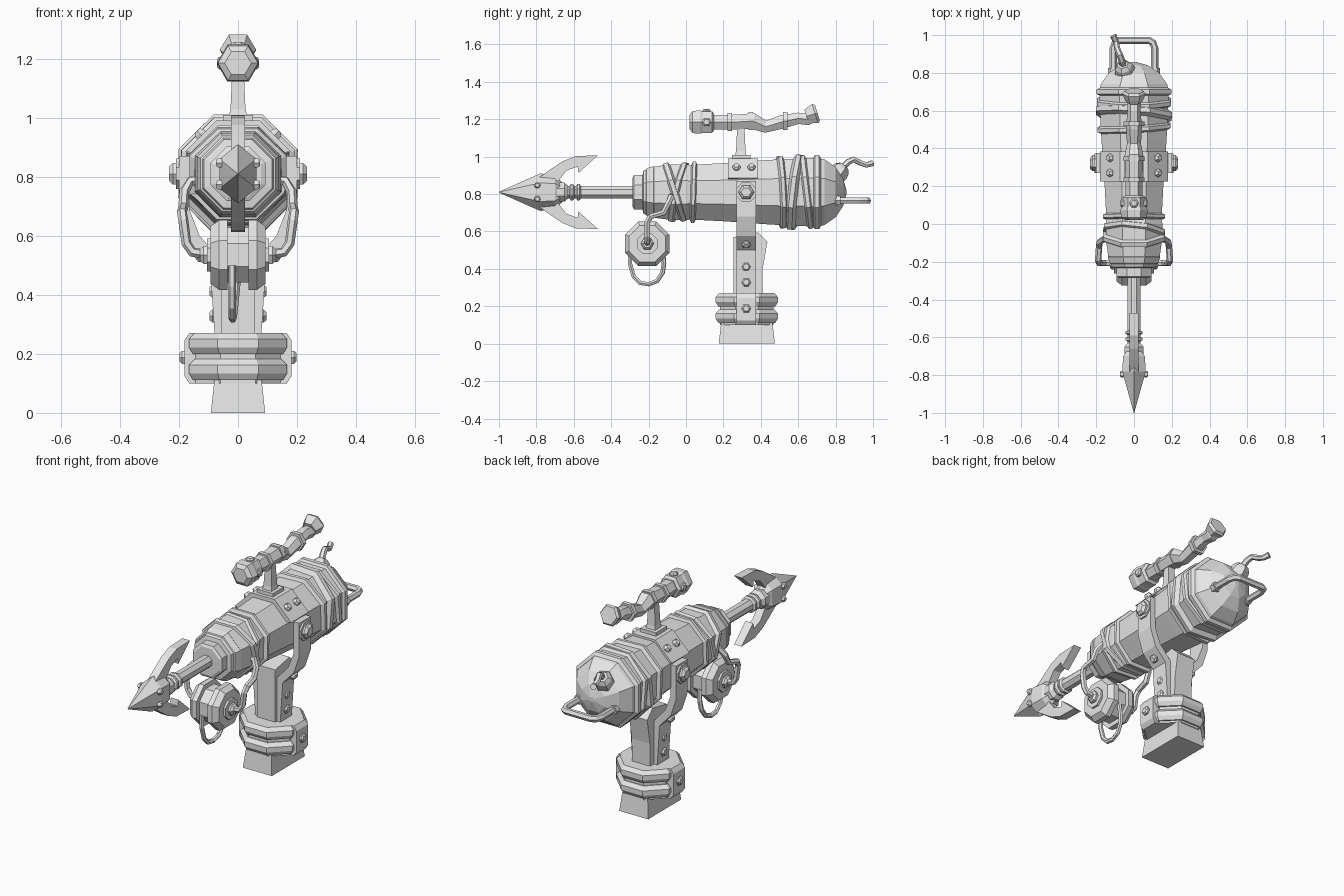
import bpy, math
from mathutils import Vector as V

if "Cube" in bpy.data.objects:
    bpy.data.objects.remove(bpy.data.objects["Cube"])

grey = bpy.data.materials.new("plain grey")
grey.diffuse_color = (0.8, 0.8, 0.8, 1)
grey.use_nodes = True
grey.node_tree.nodes["Principled BSDF"].inputs["Base Color"].default_value = grey.diffuse_color
ZC = 0.81  # barrel axis height


def make(name, verts, faces):
    me = bpy.data.meshes.new(name)
    me.from_pydata([tuple(v) for v in verts], [], faces)
    me.materials.append(grey)
    ob = bpy.data.objects.new(name, me)
    bpy.context.collection.objects.link(ob)
    bpy.context.view_layer.objects.active = ob
    bpy.ops.object.mode_set(mode='EDIT')
    bpy.ops.mesh.select_all(action='SELECT')
    bpy.ops.mesh.normals_make_consistent(inside=False)
    bpy.ops.object.mode_set(mode='OBJECT')
    return ob


def tube(name, path, radii, n=6, phase=0.5):
    """Capped n-sided sweep along a path, one radius or one per point."""
    path = [V(p) for p in path]
    k = len(path)
    if not isinstance(radii, (list, tuple)):
        radii = [radii] * k
    t0 = (path[1] - path[0]).normalized()
    u = V((0, 0, 1)) if abs(t0.z) < 0.9 else V((0, 1, 0))
    verts = []
    for i, p in enumerate(path):
        t = V((0, 0, 0))
        if i > 0:
            t += (p - path[i - 1]).normalized()
        if i < k - 1:
            t += (path[i + 1] - p).normalized()
        t.normalize()
        u = (u - t * u.dot(t)).normalized()
        w = t.cross(u)
        for j in range(n):
            a = 2 * math.pi * (j + phase) / n
            verts.append(p + (u * math.cos(a) + w * math.sin(a)) * radii[i])
    faces = [(i * n + j, i * n + (j + 1) % n, (i + 1) * n + (j + 1) % n, (i + 1) * n + j)
             for i in range(k - 1) for j in range(n)]
    faces += [tuple(range(n)), tuple(range((k - 1) * n, k * n))]
    return make(name, verts, faces)


def lathe(name, prof, n=8, phase=0.5, z=ZC):
    return tube(name, [(0, y, z) for y, r in prof], [r for y, r in prof], n, phase)


def prism(name, pts, axis, lo, hi):
    """Polygon extruded along x (points y,z), y (points x,z) or z (points x,y)."""
    n = len(pts)
    verts = []
    for h in (lo, hi):
        for p in pts:
            q = list(p)
            q.insert("xyz".index(axis), h)
            verts.append(q)
    faces = [(i, (i + 1) % n, n + (i + 1) % n, n + i) for i in range(n)]
    return make(name, verts, faces + [tuple(range(n)), tuple(range(n, 2 * n))])


def band(name, y, r, w, slope, side=0.0):
    """Wrapped ring, tilted about the barrel axis."""
    d = V((side, 1, slope)).normalized()
    c = V((0, y, ZC))
    tube(name, [c + d * (w * k) for k in (-1, -0.4, 0.4, 1)],
         [r - 0.03, r, r, r - 0.03], 8)


def bolt(name, p, d, r, h):
    p, d = V(p), V(d).normalized()
    tube(name, [p, p + d * h * 0.6, p + d * h], [r, r, r * 0.65], 6)


# barrel with muzzle and domed rear
lathe("barrel", [(-.285, .085), (-.278, .1), (-.232, .1), (-.228, .125), (-.17, .148),
                 (-.1, .158), (0, .163), (.02, .158), (.2, .168), (.45, .187),
                 (.7, .2), (.74, .19), (.80, .145), (.84, .08), (.857, .015)])
lathe("muzzle_ring", [(-.225, .10), (-.21, .138), (-.175, .15), (-.16, .14)])

# wrapped bands
band("front_wrap_a", -.06, .177, .028, .32)
band("front_wrap_b", -.04, .175, .026, -.25, .1)
band("front_wrap_c", .04, .178, .02, -.03)
band("rear_wrap_a", .51, .209, .024, .05, -.06)
band("rear_wrap_b", .585, .218, .03, -.12, .08)
band("rear_wrap_c", .645, .213, .026, .12)
band("rear_ring", .70, .214, .028, 0)

# harpoon
lathe("harpoon_shaft", [(-.68, .036), (-.25, .036)])
for y in (-.61, -.575):
    lathe("shaft_rib", [(y - .014, .034), (y - .006, .048), (y + .006, .048), (y + .014, .034)])
lathe("shaft_collar", [(-.69, .055), (-.65, .055), (-.63, .036)])
head = lathe("harpoon_head", [(-1, .002), (-.78, .1), (-.70, .092), (-.655, .045)], 6, 0)
head.scale.x = 0.72
barb = [(-.79, .075), (-.72, .125), (-.66, .165), (-.59, .193), (-.47, .197),
        (-.575, .103), (-.58, .137), (-.64, .115), (-.69, .05)]
for s in (1, -1):
    prism("barb", [(y, ZC + s * z) for y, z in barb], "x", -.024, .024)
    for dz in (-.037, .037):
        bolt("head_bolt", (s * .055, -.795, ZC + dz), (s, 0, 0), .018, .02)

# line reel under the muzzle
RY, RZ = -.207, .535
for lo, hi, ra, rb in ((-.093, -.035, .105, .128), (.035, .093, .128, .105)):
    mid = (lo + hi) / 2
    tube("reel_flange", [(lo, RY, RZ), (mid, RY, RZ), (hi, RY, RZ)], [ra, .128, rb], 8)
tube("reel_spool", [(-.04, RY, RZ), (.04, RY, RZ)], .1, 8)
for s in (1, -1):
    tube("reel_hub", [(s * .09, RY, RZ), (s * .105, RY, RZ)], .06, 8)
    bolt("reel_nut", (s * .1, RY, RZ), (s, 0, 0), .035, .028)
    tube("reel_bracket", [(s * .11, -.08, .79), (s * .16, -.08, .785), (s * .182, -.095, .75),
                          (s * .185, -.12, .70), (s * .19, -.19, .68), (s * .185, RY, .65),
                          (s * .175, RY, .575), (s * .155, RY, .545), (s * .10, RY, RZ)], .017)
tube("line_loop", [(-.02, -.30, .50), (-.02, -.30, .43), (-.02, -.28, .36), (-.02, -.245, .325),
                   (-.018, -.20, .318), (-.015, -.155, .335), (-.01, -.125, .38),
                   (-.005, -.118, .43), (0, -.125, .50)], .013)

# grip, pommel and foot
prism("grip", [(.255, .10), (.255, .57), (.385, .595), (.435, .545), (.41, .40), (.405, .10)],
      "x", -.058, .058)
for z in (.2, .112):
    tube("pommel_wrap", [(0, .325, z + h) for h in (0, .022, .05, .07)],
         [.165, .18, .18, .16], 8)
tube("pommel_core", [(0, .325, .1), (0, .325, .25)], .155, 8)
foot = [(x, y, z) for z, hx, y0, y1 in ((0, .092, .175, .475), (.13, .078, .19, .46))
        for x, y in ((-hx, y0), (hx, y0), (hx, y1), (-hx, y1))]
make("foot", foot, [(0, 1, 2, 3), (4, 5, 6, 7), (0, 1, 5, 4), (1, 2, 6, 5), (2, 3, 7, 6), (3, 0, 4, 7)])

for s in (1, -1):
    # side arm from barrel to grip, pommel plate, bolts
    arm = [(.2, .87), (.2, .68), (.165, .575), (.095, .50), (.078, .25),
           (.05, .25), (.05, .51), (.13, .60), (.165, .69), (.165, .87)]
    prism("side_arm", [(s * x, z) for x, z in arm], "y", .27, .375)
    pommel = [(.14, .10), (.165, .10), (.182, .125), (.182, .245), (.165, .27), (.14, .27)]
    prism("pommel_plate", [(s * x, z) for x, z in pommel], "y", .27, .375)
    bolt("pommel_bolt", (s * .178, .322, .188), (s, 0, 0), .025, .02)
    bolt("arm_bolt", (s * .125, .322, .535), (s, 0, -.8), .024, .022)
    for z in (.412, .328):
        bolt("grip_bolt", (s * .074, .322, z), (s, 0, 0), .025, .022)
    tube("pivot_washer", [(s * .18, .322, ZC), (s * .21, .322, ZC)], .056, 8)
    bolt("pivot_bolt", (s * .2, .322, ZC), (s, 0, 0), .042, .034)
    for y in (.27, .35):
        bolt("saddle_bolt", (s * .118, y, .935), (s, 0, 1), .022, .028)

# saddle over the barrel, sight post
saddle = [(-.18, .885), (-.074, .99), (.074, .99), (.18, .885), (.14, .88), (.06, .95),
          (-.06, .95), (-.14, .88)]
prism("saddle", saddle, "y", .225, .385)
prism("post_base", [(-.05, .245), (.05, .245), (.05, .345), (-.05, .345)], "z", .97, 1.01)
tube("sight_post", [(0, .293, 1.0), (0, .293, 1.03), (0, .293, 1.15)], [.045, .036, .028], 4)

# crooked sight
tube("sight_front", [(0, .02, 1.185), (0, .035, 1.185), (0, .075, 1.185), (0, .09, 1.185),
                     (0, .14, 1.185), (0, .15, 1.185)], [.045, .068, .072, .066, .066, .05])
tube("sight_tube", [(0, .13, 1.185), (0, .25, 1.185), (0, .36, 1.19), (0, .425, 1.16),
                    (0, .51, 1.185), (0, .6, 1.205), (0, .65, 1.2), (0, .69, 1.22)],
     [.045, .045, .05, .037, .042, .035, .037, .037])
for y, z in ((.235, 1.185), (.345, 1.19), (.53, 1.19)):
    tube("sight_ring", [(0, y - .012, z), (0, y + .012, z)], .055)
tube("eyepiece", [(0, .645, 1.215), (0, .665, 1.222), (0, .69, 1.23), (0, .703, 1.234)],
     [.042, .052, .062, .052])
for d in ((0, 0, 1), (1, 0, 0), (-1, 0, 0)):
    v = V(d)
    bolt("sight_bolt", V((0, .11, 1.185)) + v * .053, d, .025, .018)

# rear handle
half = [(.11, .74), (.11, .93), (.10, .96), (.08, .972)]
tube("rear_handle", [(x, y, .765) for x, y in half] + [(-x, y, .765) for x, y in half[::-1]], .019)
for s in (1, -1):
    tube("handle_socket", [(s * .11, .75, .765), (s * .11, .825, .765)], .028)

# fuse and its nozzle
tube("fuse_nozzle", [(-.04, .79, .885), (-.05, .815, .915), (-.056, .832, .935),
                     (-.06, .845, .95)], [.055, .055, .048, .03])
tube("fuse", [(-.055, .835, .94), (-.065, .865, .97), (-.075, .895, .985), (-.09, .93, .968),
              (-.095, .965, .955), (-.11, .997, .965)], [.018, .018, .017, .016, .015, .018])
